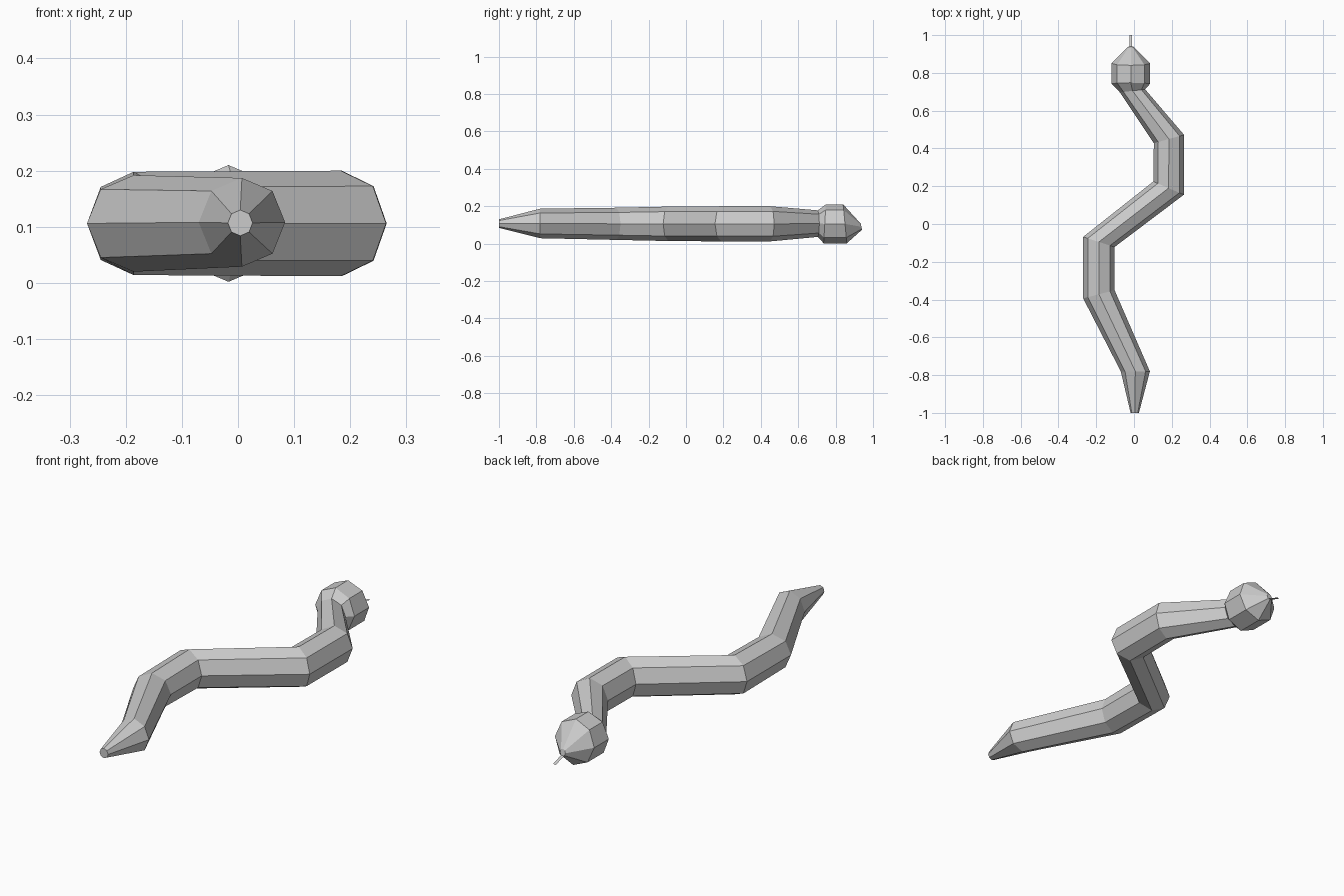
import bpy, bmesh
from math import cos, sin, tau

if "Cube" in bpy.data.objects:
    bpy.data.objects.remove(bpy.data.objects["Cube"])

SIDES = 8


def make_object(name, bm):
    mesh = bpy.data.meshes.new(name)
    bm.normal_update()
    bm.to_mesh(mesh)
    bm.free()
    obj = bpy.data.objects.new(name, mesh)
    bpy.context.collection.objects.link(obj)
    return obj


def loft(name, sections):
    """Octagonal tube through sections: centre, half width (x, y), half height, lean."""
    bm = bmesh.new()
    rings = []
    for (cx, cy, cz), (hx, hy), hz, lean in sections:
        ring = []
        for i in range(SIDES):
            c, s = cos(tau * i / SIDES), sin(tau * i / SIDES)
            ring.append(bm.verts.new((cx + c * hx, cy + c * hy + s * lean, cz + s * hz)))
        rings.append(ring)
    for a, b in zip(rings, rings[1:]):
        for i in range(SIDES):
            j = (i + 1) % SIDES
            bm.faces.new((a[i], a[j], b[j], b[i]))
    bm.faces.new(rings[0])
    bm.faces.new(rings[-1])
    bmesh.ops.recalc_face_normals(bm, faces=bm.faces)
    return make_object(name, bm)


# Winding body from tail tip to head, one continuous low-poly skin
loft("snake_body", [
    ((0.004, -1.0, 0.107), (0.022, 0.0), 0.023, 0.0),        # tail tip
    ((0.007, -0.78, 0.108), (0.077, 0.0), 0.079, 0.0),       # tail base
    ((-0.186, -0.372, 0.106), (0.083, 0.022), 0.086, 0.0),   # rear bend
    ((-0.186, -0.095, 0.106), (0.083, -0.027), 0.092, 0.0),
    ((0.183, 0.190, 0.106), (0.081, -0.035), 0.094, 0.0),    # front bend
    ((0.185, 0.450, 0.106), (0.080, 0.022), 0.094, 0.0),
    ((-0.008, 0.705, 0.107), (0.067, 0.008), 0.071, 0.0),    # neck
    ((-0.017, 0.742, 0.106), (0.102, 0.0), 0.104, 0.006),    # head
    ((-0.017, 0.850, 0.106), (0.102, 0.0), 0.104, -0.010),
    ((-0.017, 0.938, 0.090), (0.014, 0.0), 0.016, -0.003),   # snout
])

# Thin flat tongue sloping downwards
bm = bmesh.new()
corners = [(-0.025, 0.93, 0.080), (-0.010, 0.93, 0.080),
           (-0.010, 1.0, 0.058), (-0.025, 1.0, 0.058)]
bm.faces.new([bm.verts.new(p) for p in corners])
make_object("tongue", bm)
